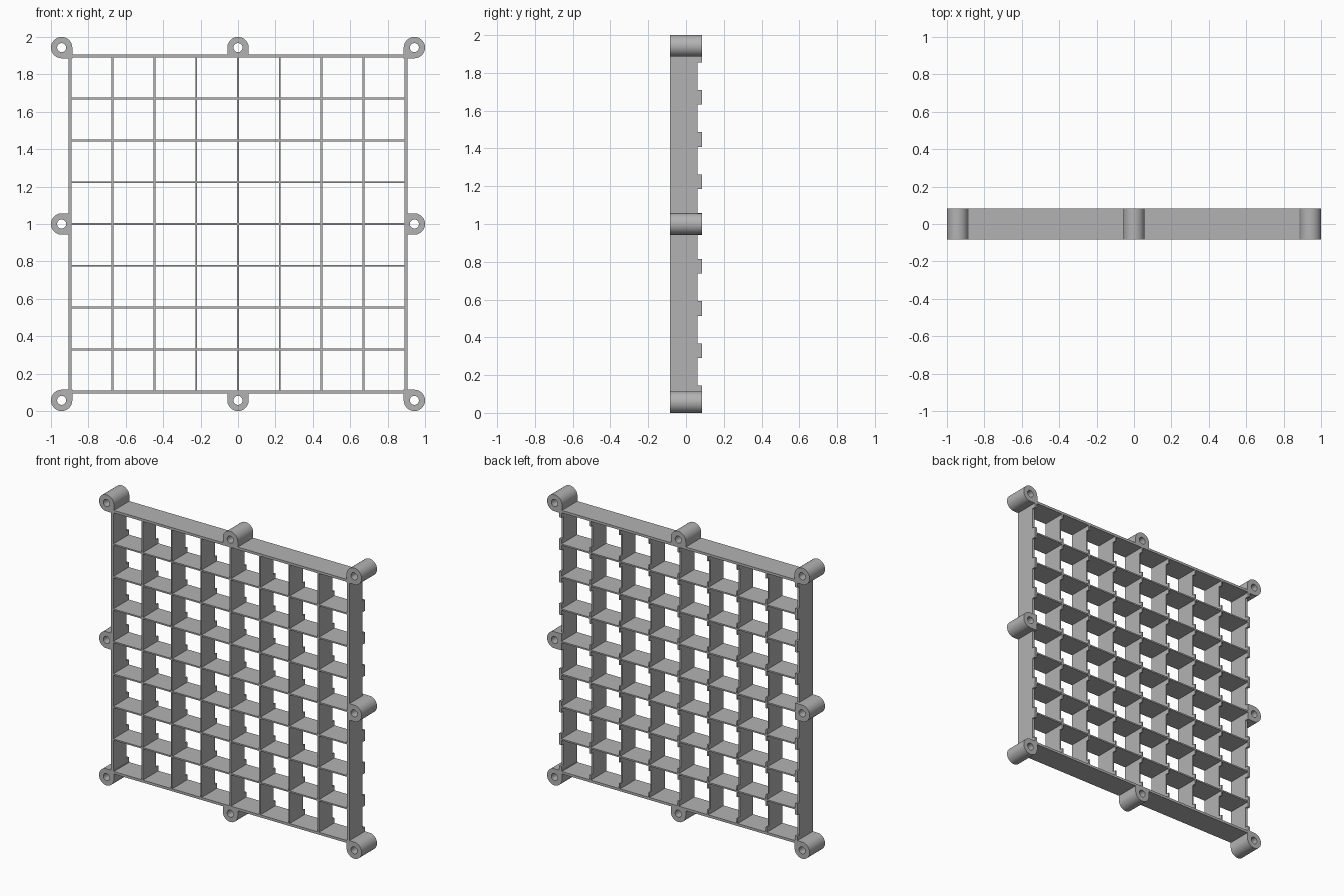
import bpy, bmesh, math
from mathutils import Vector

if "Cube" in bpy.data.objects:
    bpy.data.objects.remove(bpy.data.objects["Cube"], do_unlink=True)

DEPTH = 0.084      # half depth front to back
OUTER = 0.907      # frame outer half size
INNER = 0.89       # frame inner half size
CELLS = 8
PITCH = 2 * 0.894 / CELLS
SLAT = 0.01
NOTCH_W, NOTCH_D = 0.146, 0.023
LUG_C, LUG_R, HOLE_R = 0.943, 0.057, 0.024
MID = Vector((0, 0, 1))

grey = bpy.data.materials.new("plain grey")
grey.use_nodes = True
colour = (0.45, 0.45, 0.45, 1)
grey.diffuse_color = colour
grey.node_tree.nodes["Principled BSDF"].inputs["Base Color"].default_value = colour


def finish(bm, name):
    bmesh.ops.recalc_face_normals(bm, faces=bm.faces)
    mesh = bpy.data.meshes.new(name)
    bm.to_mesh(mesh)
    bm.free()
    mesh.materials.append(grey)
    obj = bpy.data.objects.new(name, mesh)
    bpy.context.collection.objects.link(obj)
    return obj


def extrude(bm, faces, offset):
    result = bmesh.ops.extrude_face_region(bm, geom=faces)
    verts = [v for v in result["geom"] if isinstance(v, bmesh.types.BMVert)]
    bmesh.ops.translate(bm, verts=verts, vec=offset)


def horizontal_slat(name, z0, z1, half_length):
    bm = bmesh.new()
    corners = [(-half_length, z0), (half_length, z0), (half_length, z1), (-half_length, z1)]
    face = bm.faces.new([bm.verts.new(MID + Vector((x, -DEPTH, z))) for x, z in corners])
    extrude(bm, [face], (0, 2 * DEPTH, 0))
    finish(bm, name)


def vertical_slat(name, x0, x1):
    # Side profile with one shallow notch per cell along the back edge
    low = DEPTH - NOTCH_D
    profile = [(-DEPTH, OUTER), (-DEPTH, -OUTER), (DEPTH, -OUTER)]
    for i in range(CELLS):
        z = (i - (CELLS - 1) / 2) * PITCH
        a, b = z - NOTCH_W / 2, z + NOTCH_W / 2
        profile += [(DEPTH, a), (low, a), (low, b), (DEPTH, b)]
    profile.append((DEPTH, OUTER))
    bm = bmesh.new()
    face = bm.faces.new([bm.verts.new(MID + Vector((x0, y, z))) for y, z in profile])
    extrude(bm, [face], (x1 - x0, 0, 0))
    finish(bm, name)


def lug(name, sx, sz, steps=48):
    # Round screw eye, squared off on the side that meets the frame
    bm = bmesh.new()
    inner, outer = [], []
    corner = sx and sz
    for i in range(steps):
        angle = 2 * math.pi * i / steps
        c, s = math.cos(angle), math.sin(angle)
        toward_x, toward_z = -sx * c, -sz * s
        if corner:
            square = toward_x > 0 and toward_z > 0
        else:
            square = toward_x + toward_z > 0.0001
        r = LUG_R / max(abs(c), abs(s)) if square else LUG_R
        x, z = sx * LUG_C + r * c, sz * LUG_C + r * s
        if not corner and max(abs(x), abs(z)) < INNER:
            x, z = (sx * INNER, z) if sx else (x, sz * INNER)
        outer.append(bm.verts.new(MID + Vector((x, -DEPTH, z))))
        inner.append(bm.verts.new(MID + Vector(
            (sx * LUG_C + HOLE_R * c, -DEPTH, sz * LUG_C + HOLE_R * s))))
    faces = []
    for i in range(steps):
        j = (i + 1) % steps
        faces.append(bm.faces.new((inner[i], outer[i], outer[j], inner[j])))
    extrude(bm, faces, (0, 2 * DEPTH, 0))
    return finish(bm, name)


# Outer frame
horizontal_slat("frame_top", INNER, OUTER, OUTER)
horizontal_slat("frame_bottom", -OUTER, -INNER, OUTER)
vertical_slat("frame_left", INNER, OUTER)
vertical_slat("frame_right", -OUTER, -INNER)

# Inner lattice
for i in range(1, CELLS):
    p = (i - CELLS / 2) * PITCH
    horizontal_slat(f"horizontal_slat_{i}", p - SLAT / 2, p + SLAT / 2, INNER)
    vertical_slat(f"vertical_slat_{i}", p - SLAT / 2, p + SLAT / 2)

# Screw lugs at the corners and the middle of each side
lugs = []
side = {-1: "right", 0: "middle", 1: "left"}
level = {-1: "bottom", 0: "middle", 1: "top"}
for sx in side:
    for sz in level:
        if sx or sz:
            lugs.append(lug(f"lug_{level[sz]}_{side[sx]}", sx, sz))

bpy.ops.object.select_all(action="DESELECT")
for obj in lugs:
    obj.select_set(True)
bpy.context.view_layer.objects.active = lugs[0]
bpy.ops.object.shade_smooth_by_angle(angle=math.radians(30))
